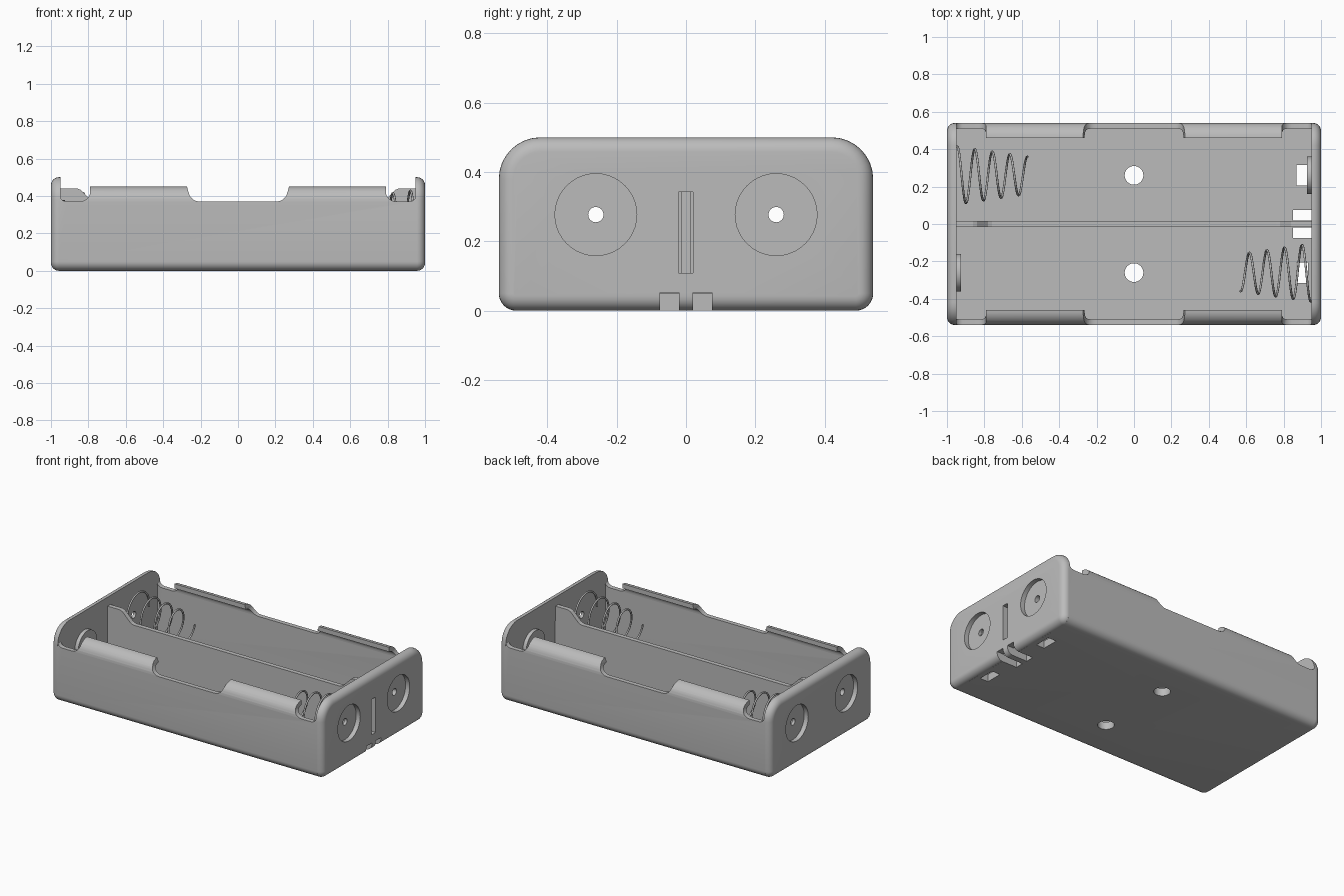
import bpy, bmesh, math
from mathutils import Vector

cube = bpy.data.objects.get("Cube")
if cube:
    bpy.data.objects.remove(cube, do_unlink=True)

grey = bpy.data.materials.new("moulded grey")
grey.use_nodes = True
grey.diffuse_color = (0.5, 0.5, 0.5, 1)
grey.node_tree.nodes["Principled BSDF"].inputs["Base Color"].default_value = (0.5, 0.5, 0.5, 1)

HALF_Y, TOP, AXIS_Y, AXIS_Z = 0.54, 0.5, 0.26, 0.277


def arc(cy, cz, r, start, end, n=8):
    """Points of an arc, angles in degrees."""
    angles = [math.radians(start + (end - start) * i / n) for i in range(n + 1)]
    return [(cy + r * math.cos(a), cz + r * math.sin(a)) for a in angles]


def loft(name, rings):
    """Skin a list of matching point rings and cap both ends."""
    bm = bmesh.new()
    loops = [[bm.verts.new(p) for p in ring] for ring in rings]
    for a, b in zip(loops, loops[1:]):
        for i in range(len(a)):
            j = (i + 1) % len(a)
            bm.faces.new((a[i], a[j], b[j], b[i]))
    bm.faces.new(loops[0])
    bm.faces.new(loops[-1])
    bmesh.ops.recalc_face_normals(bm, faces=bm.faces)
    mesh = bpy.data.meshes.new(name)
    bm.to_mesh(mesh)
    bm.free()
    obj = bpy.data.objects.new(name, mesh)
    bpy.context.collection.objects.link(obj)
    mesh.materials.append(grey)
    return obj


def along_x(name, pts, x0, x1):
    return loft(name, [[(x, y, z) for y, z in pts] for x in (x0, x1)])


def along_y(name, pts, y0, y1):
    return loft(name, [[(x, y, z) for x, z in pts] for y in (y0, y1)])


def box(name, x0, x1, y0, y1, z0, z1):
    return along_x(name, [(y0, z0), (y1, z0), (y1, z1), (y0, z1)], x0, x1)


def rod_x(name, y, r, x0, x1):
    return along_x(name, arc(y, AXIS_Z, r, 0, 360, 40)[:-1], x0, x1)


def activate(obj):
    bpy.ops.object.select_all(action='DESELECT')
    obj.select_set(True)
    bpy.context.view_layer.objects.active = obj


def cut(obj, cutters):
    """Subtract the cutters and remove them."""
    activate(obj)
    for c in cutters:
        c.hide_render = True
        mod = obj.modifiers.new("cut", 'BOOLEAN')
        mod.operation, mod.solver, mod.object = 'DIFFERENCE', 'EXACT', c
        bpy.ops.object.modifier_apply(modifier=mod.name)
        bpy.data.objects.remove(c, do_unlink=True)


def smooth(obj):
    activate(obj)
    bpy.ops.object.shade_smooth_by_angle(angle=math.radians(35))


def end_outline(d):
    """End wall outline, inset by d."""
    right = (arc(HALF_Y - 0.05, 0.05, 0.05 - d, -90, 0) +
             arc(HALF_Y - 0.12, TOP - 0.12, 0.12 - d, 0, 90))
    return right + [(-y, z) for y, z in reversed(right)]


def floor_slots():
    """Cutters for the wire channels at the positive end of the floor."""
    slots = [box("slot", 0.85, 1.1, s * 0.02, s * 0.075, -0.1, 0.052) for s in (-1, 1)]
    return slots + [box("slot", 0.87, 0.93, s * 0.205, s * 0.315, -0.1, 0.1) for s in (-1, 1)]


# Tray: floor and side walls with inward curling lips
outer = arc(HALF_Y - 0.05, 0.05, 0.05, -90, 0) + arc(0.46, 0.37, 0.08, 0, 90)
inner = arc(0.46, 0.37, 0.05, 90, 0) + [(0.51, 0.05)]
half = outer + inner
tray = along_x("tray", half + [(-y, z) for y, z in reversed(half)], -0.96, 0.96)

# Finger notch in the middle and notches beside each end wall
ramp = arc(0.30, 0.42, 0.035, 90, 180, 5) + arc(0.205, 0.43, 0.06, 0, -90, 6)
ramp = [(0.30, 0.6)] + [(0.275, 0.46)] + ramp[5:]
middle = along_y("notch", ramp + [(-x, z) for x, z in reversed(ramp)], -1, 1)
side = ([(0.955, 0.6)] + arc(0.915, 0.41, 0.04, 0, -90, 6) +
        arc(0.845, 0.425, 0.055, -90, -180, 6) + [(0.79, 0.6)])
ends = [along_y("notch", [(s * x, z) for x, z in side], -1, 1) for s in (-1, 1)]
holes = [loft("hole", [[(x, y + s * AXIS_Y, z) for x, y in arc(0, 0, 0.05, 0, 360, 32)[:-1]]
                       for z in (-0.1, 0.2)]) for s in (-1, 1)]
cut(tray, [middle] + ends + holes + floor_slots())
smooth(tray)

# End walls with rounded outer edges, round recesses and rivet holes
for side_name, s in (("left", 1), ("right", -1)):
    rings = [[(s * 0.95, y, z) for y, z in end_outline(0)]]
    for i in range(7):
        a = math.pi / 2 * i / 6
        d, x = 0.042 * (1 - math.cos(a)), 0.958 + 0.042 * math.sin(a)
        rings.append([(s * x, y, z) for y, z in end_outline(d)])
    wall = loft(side_name + "_end_wall", rings)
    cutters = []
    for y in (-AXIS_Y, AXIS_Y):
        cutters.append(rod_x("recess", y, 0.118, s * 0.97, s * 1.1))
        cutters.append(rod_x("rivet_hole", y, 0.022, s * 0.9, s * 1.1))
    if s == 1:
        cutters.append(box("slit", 0.9, 1.1, -0.022, 0.02, 0.108, 0.343))
        cutters += floor_slots()
    cut(wall, cutters)
    smooth(wall)

    # Button contact on the flat terminal
    button = rod_x(side_name + "_contact", s * AXIS_Y, 0.1, s * 0.925, s * 0.952)
    cut(button, [rod_x("rivet_hole", s * AXIS_Y, 0.022, s * 0.8, s * 1.1)])
    smooth(button)

    # Tapering coil spring on the opposite terminal
    curve = bpy.data.curves.new(side_name + "_spring", 'CURVE')
    curve.dimensions = '3D'
    curve.bevel_depth, curve.bevel_resolution = 0.006, 2
    curve.materials.append(grey)
    turns, steps = 4, 28
    count = turns * steps + 1
    path = curve.splines.new('POLY')
    path.points.add(count - 1)
    for i, p in enumerate(path.points):
        t = i / (count - 1)
        r, a = 0.155 - 0.055 * t, math.tau * turns * t
        p.co = (s * (0.945 - 0.375 * t), s * (-AXIS_Y - r * math.cos(a)),
                AXIS_Z + r * math.sin(a), 1)
    spring = bpy.data.objects.new(side_name + "_spring", curve)
    bpy.context.collection.objects.link(spring)

# Divider between the bays, raised at both ends
rise = [(0.955, 0.04), (0.955, 0.44), (0.86, 0.44), (0.84, 0.432), (0.78, 0.372), (0.76, 0.365)]
along_y("divider", rise + [(-x, z) for x, z in reversed(rise)], -0.015, 0.015)
